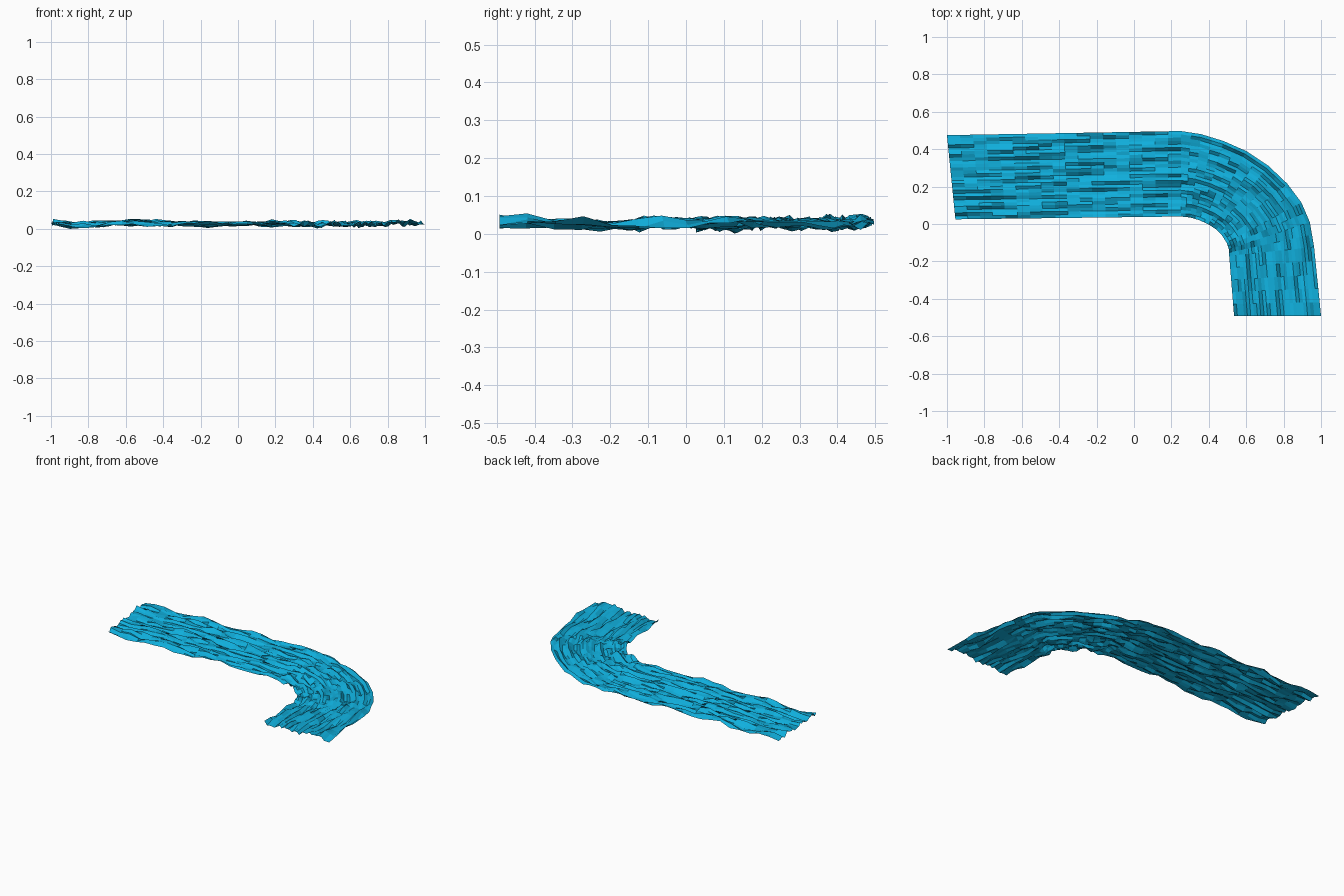
import bpy, bmesh, random
from mathutils import Vector, noise

if "Cube" in bpy.data.objects:
    bpy.data.objects.remove(bpy.data.objects["Cube"])

random.seed(4)
ACROSS = 26

# Matching bank points: (outer x, outer y, inner x, inner y, segments to next)
BANKS = [(-1.0, .475, -.955, .025, 18), (.25, .497, .25, .04, 2),
         (.36, .48, .30, .035, 2), (.48, .443, .35, .02, 2),
         (.60, .39, .40, -.003, 2), (.72, .31, .44, -.03, 2),
         (.82, .215, .47, -.06, 2), (.895, .115, .495, -.10, 2),
         (.94, .01, .507, -.135, 2), (.963, -.123, .509, -.17, 5),
         (1.0, -.492, .535, -.492, 1)]

# Subdivide the course into cross rows
rows = []
for a, b in zip(BANKS, BANKS[1:]):
    for i in range(a[4]):
        t = i / a[4]
        rows.append([p + (q - p) * t for p, q in zip(a[:4], b[:4])])
rows.append(list(BANKS[-1][:4]))

# Ripples: crests stretched along the flow, plus small jitter
heights = []
for r in range(len(rows)):
    line = []
    for c in range(ACROSS + 1):
        swell = noise.noise(Vector((r * .30, c * .13, 2.7))) * .35
        crest = noise.noise(Vector((r * .37 + 5.2, c * .57, 9.1)))
        line.append(swell + crest * .7 + random.uniform(-.24, .24))
    heights.append(line)
low = min(map(min, heights))
high = max(map(max, heights))

# Water sheet
bm = bmesh.new()
grid = []
for (ox, oy, ix, iy), line in zip(rows, heights):
    grid.append([bm.verts.new((ox + (ix - ox) * c / ACROSS,
                               oy + (iy - oy) * c / ACROSS,
                               (h - low) / (high - low) * .054))
                 for c, h in enumerate(line)])
for r in range(len(grid) - 1):
    for c in range(ACROSS):
        bm.faces.new((grid[r][c], grid[r][c + 1], grid[r + 1][c + 1], grid[r + 1][c]))
mesh = bpy.data.meshes.new("river_water")
bm.to_mesh(mesh)
bm.free()
river = bpy.data.objects.new("river_water", mesh)
bpy.context.collection.objects.link(river)

# Water colour
water = bpy.data.materials.new("water_blue")
water.diffuse_color = (.005, .43, .72, 1)
water.use_nodes = True
water.node_tree.nodes["Principled BSDF"].inputs["Base Color"].default_value = water.diffuse_color
mesh.materials.append(water)
